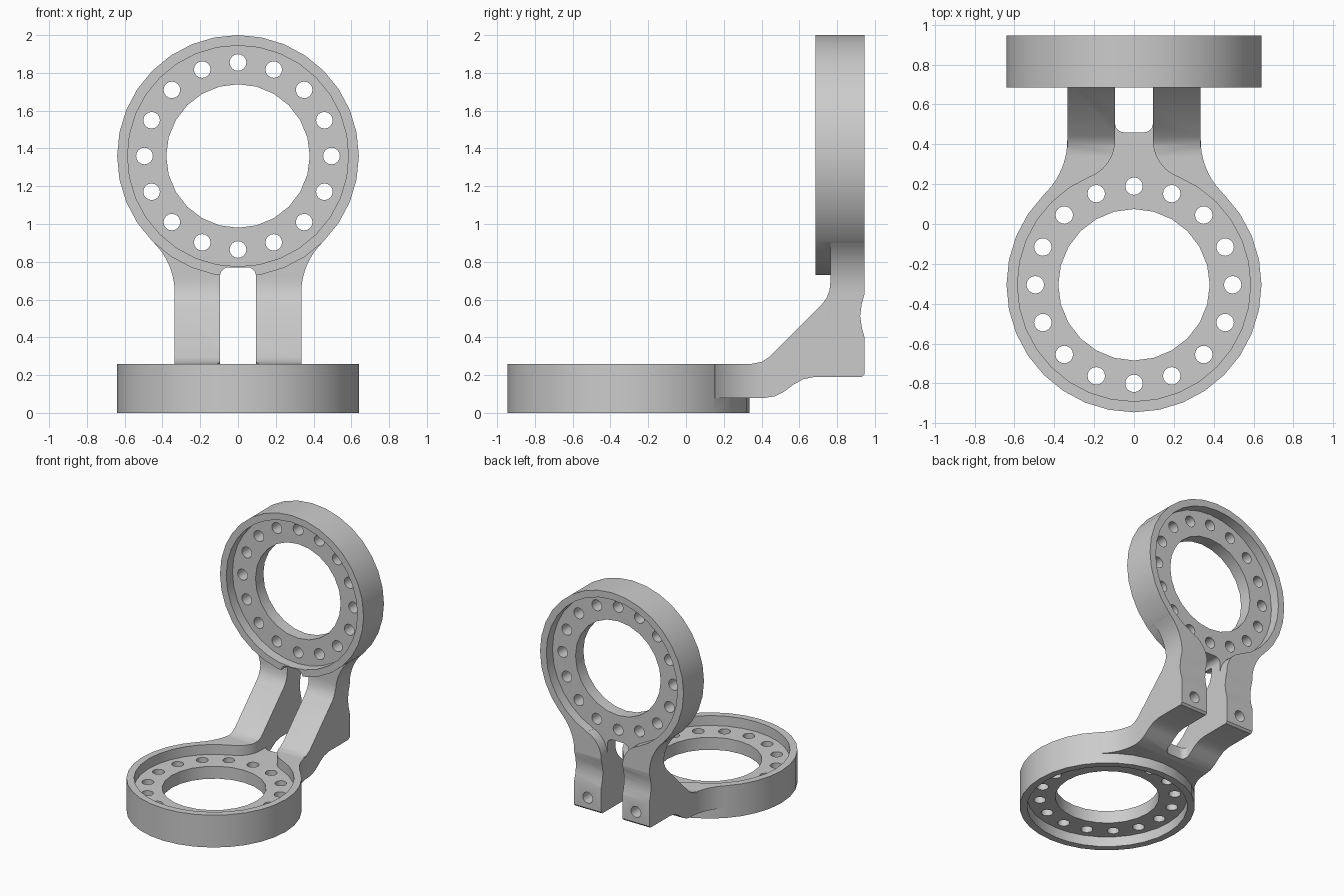
import bpy, bmesh, math
from mathutils import Matrix, Vector

cube = bpy.data.objects.get("Cube")
if cube:
    bpy.data.objects.remove(cube)

grey = bpy.data.materials.new("plain_grey")
grey.use_nodes = True
grey.diffuse_color = (0.6, 0.6, 0.6, 1)
grey.node_tree.nodes["Principled BSDF"].inputs["Base Color"].default_value = (0.6, 0.6, 0.6, 1)

# Main sizes
R, RECESS, BORE = 0.64, 0.585, 0.38
THICK, WEB_LOW, WEB_HIGH = 0.26, 0.08, 0.18
ARM, SLOT, NECK = 0.335, 0.095, 0.725
HOLE = 0.044

# Local frames: u = across, v = from ring centre towards the arm, w = thickness
FLAT = Matrix(((1, 0, 0, 0), (0, 1, 0, -0.305), (0, 0, 1, 0), (0, 0, 0, 1)))
UPRIGHT = Matrix(((1, 0, 0, 0), (0, 0, 1, 0.685), (0, -1, 0, 1.36), (0, 0, 0, 1)))
SIDE = Matrix(((0, 0, 1, 0), (1, 0, 0, 0), (0, 1, 0, 0), (0, 0, 0, 1)))


def prism(name, outlines, low, high, frame):
    """Extrude one or more closed outlines from w = low to w = high."""
    bm = bmesh.new()
    for outline in outlines:
        face = bm.faces.new([bm.verts.new((u, v, low)) for u, v in outline])
        ext = bmesh.ops.extrude_face_region(bm, geom=[face])
        top = [g for g in ext["geom"] if isinstance(g, bmesh.types.BMVert)]
        bmesh.ops.translate(bm, verts=top, vec=(0, 0, high - low))
    bm.transform(frame)
    bmesh.ops.recalc_face_normals(bm, faces=bm.faces)
    mesh = bpy.data.meshes.new(name)
    bm.to_mesh(mesh)
    bm.free()
    mesh.materials.append(grey)
    obj = bpy.data.objects.new(name, mesh)
    bpy.context.collection.objects.link(obj)
    return obj


def arc(cx, cy, r, start, end, n):
    angles = [start + (end - start) * i / n for i in range(n + 1)]
    return [(cx + r * math.cos(a), cy + r * math.sin(a)) for a in angles]


def circle(r, n, cx=0, cy=0):
    return arc(cx, cy, r, 0, math.tau, n)[:-1]


def mirrored(half):
    return half + [(-u, v) for u, v in reversed(half)]


def neck(radius, half_width, inner, end):
    """Outline that sweeps from a circle into a strip with tangent fillets."""
    r = (half_width ** 2 + NECK ** 2 - radius ** 2) / (2 * (radius - half_width))
    centre = half_width + r
    a = math.pi + math.atan2(NECK, centre)
    curve = arc(centre, NECK, r, a, math.pi, 10)
    base = Vector(curve[0]) * inner
    return mirrored([tuple(base)] + curve + ([(half_width, end)] if end > NECK else []))


def slot_outline(start, end, r=0.045):
    corner = arc(SLOT - r, start + r, r, -math.pi / 2, 0, 6)
    return mirrored(corner + [(SLOT, end)])


def combine(body, tool, operation):
    mod = body.modifiers.new("join", "BOOLEAN")
    mod.operation, mod.solver, mod.object = operation, "EXACT", tool
    bpy.context.view_layer.objects.active = body
    bpy.ops.object.modifier_apply(modifier=mod.name)
    bpy.data.objects.remove(tool)


# Pair of arms as one sloped block, drawn in side profile (y, z)
profile = [(0.15, 0.26), (0.35, 0.26), (0.4, 0.27), (0.44, 0.295),
           (0.72, 0.575), (0.745, 0.61), (0.76, 0.65), (0.765, 0.7),
           (0.765, 0.905), (0.945, 0.905), (0.945, 0.63), (0.931, 0.58),
           (0.922, 0.515), (0.931, 0.45), (0.945, 0.4), (0.945, 0.205),
           (0.93, 0.19), (0.68, 0.19), (0.62, 0.178), (0.57, 0.15),
           (0.52, 0.113), (0.47, 0.088), (0.42, 0.08), (0.15, 0.08)]
bracket = prism("hinge_bracket", [profile], -ARM, ARM, SIDE)

# Solid rings and the flared necks joining them to the arms
for frame in (FLAT, UPRIGHT):
    combine(bracket, prism("ring", [circle(R, 32)], 0, THICK, frame), "UNION")
    combine(bracket, prism("flare", [neck(R, ARM, 0.9, NECK)],
                           WEB_LOW, THICK, frame), "UNION")

# Slot between the arms, rounded at both ends
combine(bracket, prism("slot_low", [slot_outline(0.765, 1.6)], -0.1, 0.6, FLAT), "DIFFERENCE")
combine(bracket, prism("slot_high", [slot_outline(0.59, 0.96)], -0.1, 0.5, UPRIGHT), "DIFFERENCE")

# Recesses, bore and bolt circle of each ring
for frame in (FLAT, UPRIGHT):
    bolts = [circle(HOLE, 16, 0.495 * math.cos(k * math.tau / 16),
                    0.495 * math.sin(k * math.tau / 16)) for k in range(16)]
    cuts = [([circle(RECESS, 32)], -0.1, WEB_LOW),
            ([circle(RECESS, 32)], WEB_HIGH, 0.4),
            ([neck(RECESS, SLOT, 0.9, 0.82)], WEB_HIGH, 0.4),
            ([circle(BORE, 24)], -0.2, 0.5),
            (bolts, -0.2, 0.5)]
    for outlines, low, high in cuts:
        combine(bracket, prism("cut", outlines, low, high, frame), "DIFFERENCE")

# Blind bolt holes in the back of the arms
backs = [circle(HOLE, 16, x, 1.36 - 0.29) for x in (-0.215, 0.215)]
combine(bracket, prism("arm_holes", backs, -0.03, 0.5, UPRIGHT), "DIFFERENCE")

# Smooth the round walls, keep the edges sharp
bpy.ops.object.select_all(action="DESELECT")
bracket.select_set(True)
bpy.context.view_layer.objects.active = bracket
bpy.ops.object.shade_smooth_by_angle(angle=math.radians(30))
